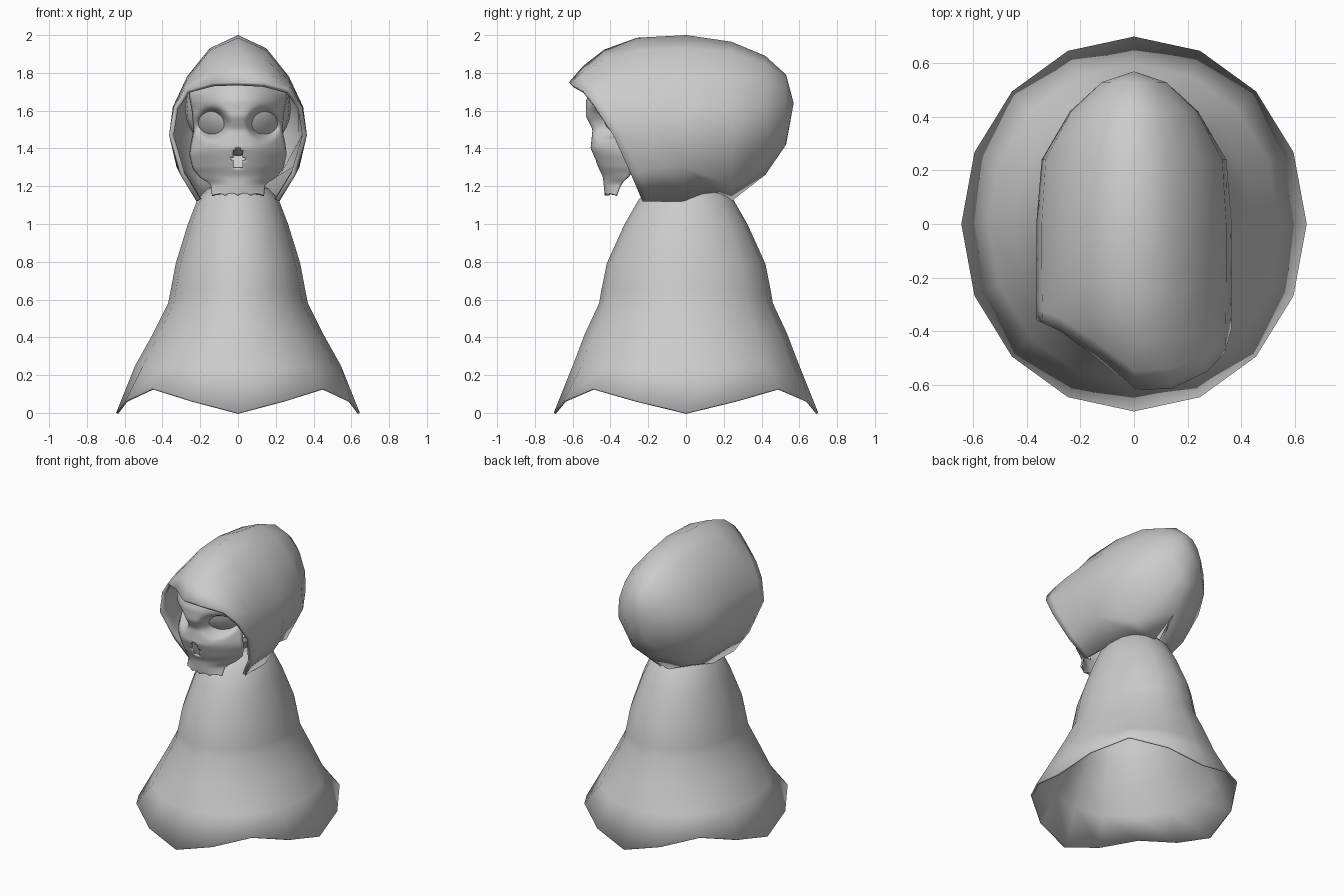
import bpy, bmesh, math

if "Cube" in bpy.data.objects:
    bpy.data.objects.remove(bpy.data.objects["Cube"])


def finish(name, bm, thickness=0.0, angle=60):
    """Turn a bmesh into a named, smooth-shaded object."""
    bmesh.ops.remove_doubles(bm, verts=bm.verts, dist=0.0005)
    bmesh.ops.recalc_face_normals(bm, faces=bm.faces)
    mesh = bpy.data.meshes.new(name)
    bm.to_mesh(mesh)
    bm.free()
    ob = bpy.data.objects.new(name, mesh)
    bpy.context.collection.objects.link(ob)
    bpy.ops.object.select_all(action='DESELECT')
    ob.select_set(True)
    bpy.context.view_layer.objects.active = ob
    bpy.ops.object.shade_smooth_by_angle(angle=math.radians(angle))
    if thickness:
        mod = ob.modifiers.new("thickness", 'SOLIDIFY')
        mod.thickness = thickness
        mod.offset = -1
    return ob


def loft(bm, rows, closed=False):
    """Bridge equal-length rows of points with quads."""
    vs = [[bm.verts.new(p) for p in row] for row in rows]
    n = len(rows[0])
    for a, b in zip(vs, vs[1:]):
        for i in range(n if closed else n - 1):
            j = (i + 1) % n
            bm.faces.new((a[i], a[j], b[j], b[i]))
    return vs


def lerp(table, z):
    """Interpolate a descending (z, value) table."""
    for (z0, a), (z1, b) in zip(table, table[1:]):
        if z >= z1:
            return a + (b - a) * (z0 - z) / (z0 - z1)
    return table[-1][1]


# Robe: 16-sided oval profile with a zigzag hem
profile = [(0.645, 0.70, 0.0), (0.545, 0.60, 0.25), (0.45, 0.535, 0.42),
           (0.37, 0.46, 0.58), (0.358, 0.45, 0.64), (0.33, 0.42, 0.79),
           (0.265, 0.325, 1.0), (0.215, 0.25, 1.13), (0.16, 0.19, 1.19),
           (0.09, 0.11, 1.21)]
rows = []
for k, (rx, ry, z) in enumerate(profile):
    row = []
    for i in range(16):
        a = math.tau * i / 16
        hem = (0.0, 0.065, 0.13, 0.065)[i % 4] if k == 0 else 0
        row.append((rx * math.cos(a), ry * math.sin(a), z + hem))
    rows.append(row)
bm = bmesh.new()
loft(bm, rows, closed=True)
finish("robe", bm, 0.012)

# Hood: half sections (x, z) from the neck edge to the crown, at several y
sections = [
    (0.0, [(.215, 1.12), (.325, 1.3), (.365, 1.47), (.345, 1.62), (.27, 1.78), (.15, 1.93), (0, 2.0)]),
    (0.24, [(.03, 1.12), (.215, 1.2), (.345, 1.45), (.33, 1.61), (.25, 1.77), (.13, 1.91), (0, 1.965)]),
    (0.42, [(0, 1.26), (.13, 1.31), (.24, 1.49), (.235, 1.62), (.19, 1.75), (.10, 1.85), (0, 1.89)]),
    (0.53, [(0, 1.42), (.06, 1.44), (.12, 1.55), (.12, 1.64), (.09, 1.72), (.05, 1.77), (0, 1.79)]),
    (0.57, [(0, 1.64)] * 7),
]
# Front opening: x, z and the differing y of its right and left sides
rim = [(.22, 1.12, -.23, -.23), (.305, 1.26, -.29, -.28), (.365, 1.47, -.385, -.36),
       (.34, 1.62, -.48, -.37), (.275, 1.71, -.55, -.40), (.14, 1.745, -.615, -.50),
       (0, 1.75, -.62, -.62)]
rows = []
order = [(-1, i) for i in range(7)] + [(1, i) for i in range(5, -1, -1)]
for f in (1.0, 0.88, 0.7, 0.42):
    row = []
    for s, i in order:
        x0, z0 = sections[0][1][i]
        x1, z1, yr, yl = rim[i]
        e = f ** 3.3
        row.append((s * (x0 + (x1 - x0) * e), f * (yr if s > 0 else yl), z0 + (z1 - z0) * e))
    rows.append(row)
for y, half in sections:
    rows.append([(s * half[i][0], y, half[i][1]) for s, i in order])
bm = bmesh.new()
loft(bm, rows)
bmesh.ops.dissolve_degenerate(bm, edges=bm.edges, dist=0.0005)
finish("hood", bm, 0.025)

# Skull face: sculpted sheet with eye sockets, nose hole and upper teeth
width = [(1.76, .23), (1.69, .262), (1.6, .245), (1.5, .235), (1.43, .25), (1.37, .258),
         (1.29, .24), (1.245, .20), (1.21, .145), (1.15, .138)]
front = [(1.76, -.49), (1.65, -.53), (1.57, -.53), (1.5, -.495), (1.4, -.505),
         (1.3, -.465), (1.25, -.44), (1.15, -.43)]
curve = [(1.76, .2), (1.6, .22), (1.4, .2), (1.28, .17), (1.2, .08), (1.15, .055)]
NX, NZ = 40, 46
rows = []
for r in range(NZ + 1):
    z = 1.76 - 0.61 * r / NZ
    row = []
    for c in range(NX + 1):
        u = 2 * c / NX - 1
        x = u * lerp(width, z)
        y = lerp(front, z) + lerp(curve, z) * abs(u) ** 2.2
        d = math.hypot((abs(x) - .135) / .068, (z - 1.53) / .068)
        y += 0.13 * math.exp(-d ** 4)
        tooth = 0.012 * abs(math.sin(u * math.pi * 2)) if r == NZ else 0
        row.append((x, y, z + tooth))
    rows.append(row)
bm = bmesh.new()
loft(bm, rows)
hole = [f for f in bm.faces
        if math.hypot(f.calc_center_median().x / .032,
                      (f.calc_center_median().z - 1.345) / .052) < 1]
bmesh.ops.delete(bm, geom=hole, context='FACES')
finish("skull_face", bm, 0.012)

# Cranium behind the face
bm = bmesh.new()
bmesh.ops.create_uvsphere(bm, u_segments=24, v_segments=16, radius=1)
for v in bm.verts:
    v.co.x *= 0.28
    v.co.y = v.co.y * 0.33 - 0.13
    v.co.z = v.co.z * 0.25 + 1.61
finish("cranium", bm)
